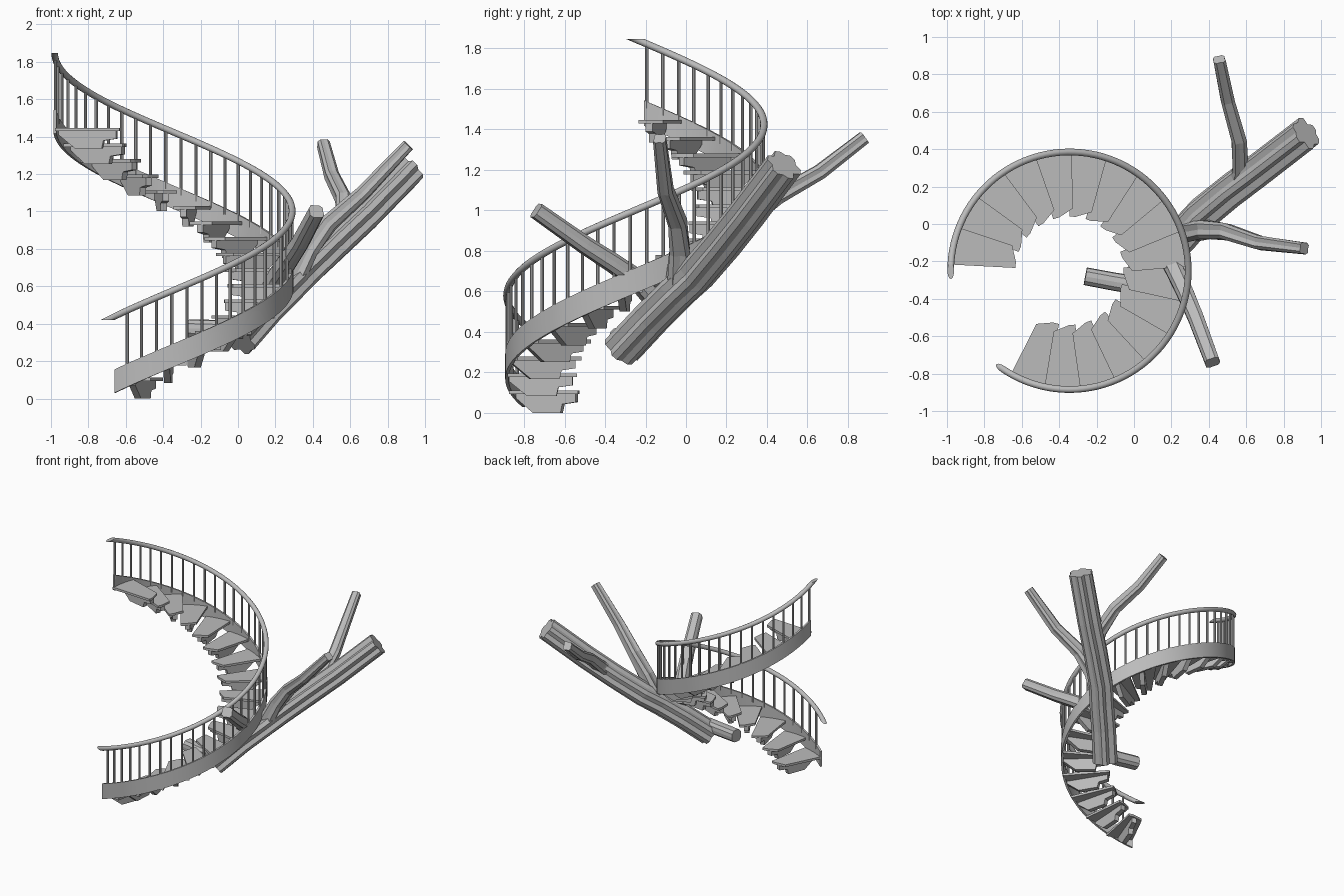
import bpy, bmesh, random
from math import sin, cos, radians, pi
from mathutils import Vector

random.seed(4)
if "Cube" in bpy.data.objects:
    bpy.data.objects.remove(bpy.data.objects["Cube"])

# One plain grey for everything
grey = bpy.data.materials.new("plain grey")
grey.use_nodes = True
grey.diffuse_color = (0.5, 0.5, 0.5, 1)
grey.node_tree.nodes["Principled BSDF"].inputs["Base Color"].default_value = (0.5, 0.5, 0.5, 1)

CX, CY, R = -0.345, -0.25, 0.635
START, END, SLOPE = -128, 184, 1.465 / 312
FIRST, LAST, STEPS = -119.5, 176, 17


def polar(r, deg, z):
    a = radians(deg)
    return Vector((CX + r * cos(a), CY + r * sin(a), z))


def rail_z(deg):
    return 0.40 + (deg - START) * SLOPE


def finish(name, bm, smooth=False):
    bmesh.ops.recalc_face_normals(bm, faces=bm.faces)
    me = bpy.data.meshes.new(name)
    bm.to_mesh(me)
    bm.free()
    me.materials.append(grey)
    ob = bpy.data.objects.new(name, me)
    bpy.context.collection.objects.link(ob)
    if smooth:
        bpy.ops.object.select_all(action='DESELECT')
        ob.select_set(True)
        bpy.context.view_layer.objects.active = ob
        bpy.ops.object.shade_smooth_by_angle(angle=radians(40))
    return ob


def loft(bm, rings):
    """Skin a list of equal closed rings and cap both ends."""
    loops = [[bm.verts.new(p) for p in ring] for ring in rings]
    n = len(loops[0])
    for a, b in zip(loops, loops[1:]):
        for i in range(n):
            j = (i + 1) % n
            bm.faces.new((a[i], a[j], b[j], b[i]))
    bm.faces.new(loops[0][::-1])
    bm.faces.new(loops[-1])


def spread(a, b, n):
    return [a + (b - a) * i / (n - 1) for i in range(n)]


# Handrail: helical tube whose ends are cut level
bm = bmesh.new()
rings = []
for deg in spread(START + 4, END - 4, 90):
    ring = []
    for k in range(12):
        a = 2 * pi * k / 12
        ring.append(polar(R + 0.018 * cos(a), deg - 0.019 * sin(a) / SLOPE, rail_z(deg)))
    rings.append(ring)
loft(bm, rings)
finish("handrail", bm, True)

# Curved outer skirt board
bm = bmesh.new()
rings = []
for deg in spread(FIRST, LAST, 72):
    top, low = rail_z(deg) - 0.285, rail_z(deg) - 0.41
    rings.append([polar(r, deg, z) for r, z in
                  ((R - 0.008, low), (R + 0.008, low), (R + 0.008, top), (R - 0.008, top))])
loft(bm, rings)
finish("outer_skirt", bm, True)

# Balusters
bm = bmesh.new()
for deg in spread(-113, 175, 40):
    rings = []
    for z in (rail_z(deg) - 0.32, rail_z(deg)):
        c = polar(R - 0.002, deg, z)
        rings.append([c + Vector((cos(k * pi / 4), sin(k * pi / 4), 0)) * 0.0085 for k in range(8)])
    loft(bm, rings)
finish("balusters", bm, True)

# Treads, each carried by a tapered radial bracket
pitch = (LAST - FIRST) / STEPS
tread_plan = [(R, 0), (R, pitch / 2), (R, pitch + 1), (0.29, pitch + 1), (0.29, 12), (0.335, -2.5)]
bracket_side = [(0.31, 0), (0.31, -0.04), (0.38, -0.05), (0.39, -0.093),
                (0.535, -0.093), (0.625, -0.02), (0.625, 0)]
treads, brackets = bmesh.new(), bmesh.new()
for i in range(STEPS):
    deg = FIRST + i * pitch
    z = 0.111 + i * 0.0835
    loft(treads, [[polar(r, deg + a, h) for r, a in tread_plan] for h in (z - 0.018, z)])
    mid = radians(deg + pitch / 2)
    side = Vector((-sin(mid), cos(mid), 0)) * 0.018
    loft(brackets, [[polar(r, deg + pitch / 2, z - 0.018 + h) + side * s
                     for r, h in bracket_side] for s in (-1, 1)])
finish("treads", treads)
finish("tread_brackets", brackets)


# Tree: fluted limbs swept along short paths
def limb(name, path, r0, r1, sides=12, rough=0.16):
    pts = [Vector(p) for p in path]
    flute = [1 + rough * (1 if k % 3 else -1) * random.uniform(0.3, 1) for k in range(sides)]
    rings = []
    for i, p in enumerate(pts):
        d = pts[min(i + 1, len(pts) - 1)] - pts[max(i - 1, 0)]
        q = d.to_track_quat('Z', 'Y')
        r = r0 + (r1 - r0) * i / (len(pts) - 1)
        rings.append([p + q @ Vector((cos(2 * pi * k / sides), sin(2 * pi * k / sides), 0)) * r * flute[k]
                      for k in range(sides)])
    bm = bmesh.new()
    loft(bm, rings)
    finish(name, bm)


limb("trunk", [(0.01, -0.32, 0.31), (0.15, -0.17, 0.47), (0.27, -0.05, 0.59), (0.36, 0.05, 0.68),
               (0.52, 0.18, 0.83), (0.68, 0.3, 0.98), (0.92, 0.485, 1.225)], 0.085, 0.08, 18, 0.2)
limb("back_branch", [(0.54, 0.18, 0.84), (0.57, 0.29, 0.94), (0.56, 0.45, 1.07),
                     (0.5, 0.66, 1.19), (0.455, 0.88, 1.36)], 0.05, 0.034)
limb("left_branch", [(0.30, -0.04, 0.65), (0.38, -0.03, 0.8), (0.49, -0.04, 0.94),
                     (0.67, -0.1, 1.1), (0.91, -0.13, 1.355)], 0.06, 0.033)
limb("front_branch", [(0.17, -0.15, 0.56), (0.21, -0.23, 0.65), (0.27, -0.36, 0.74),
                      (0.33, -0.5, 0.83), (0.42, -0.74, 1.0)], 0.055, 0.042)
limb("lower_stub", [(0.03, -0.33, 0.37), (-0.1, -0.31, 0.37), (-0.26, -0.28, 0.375)],
     0.052, 0.05, 12, 0.06)
